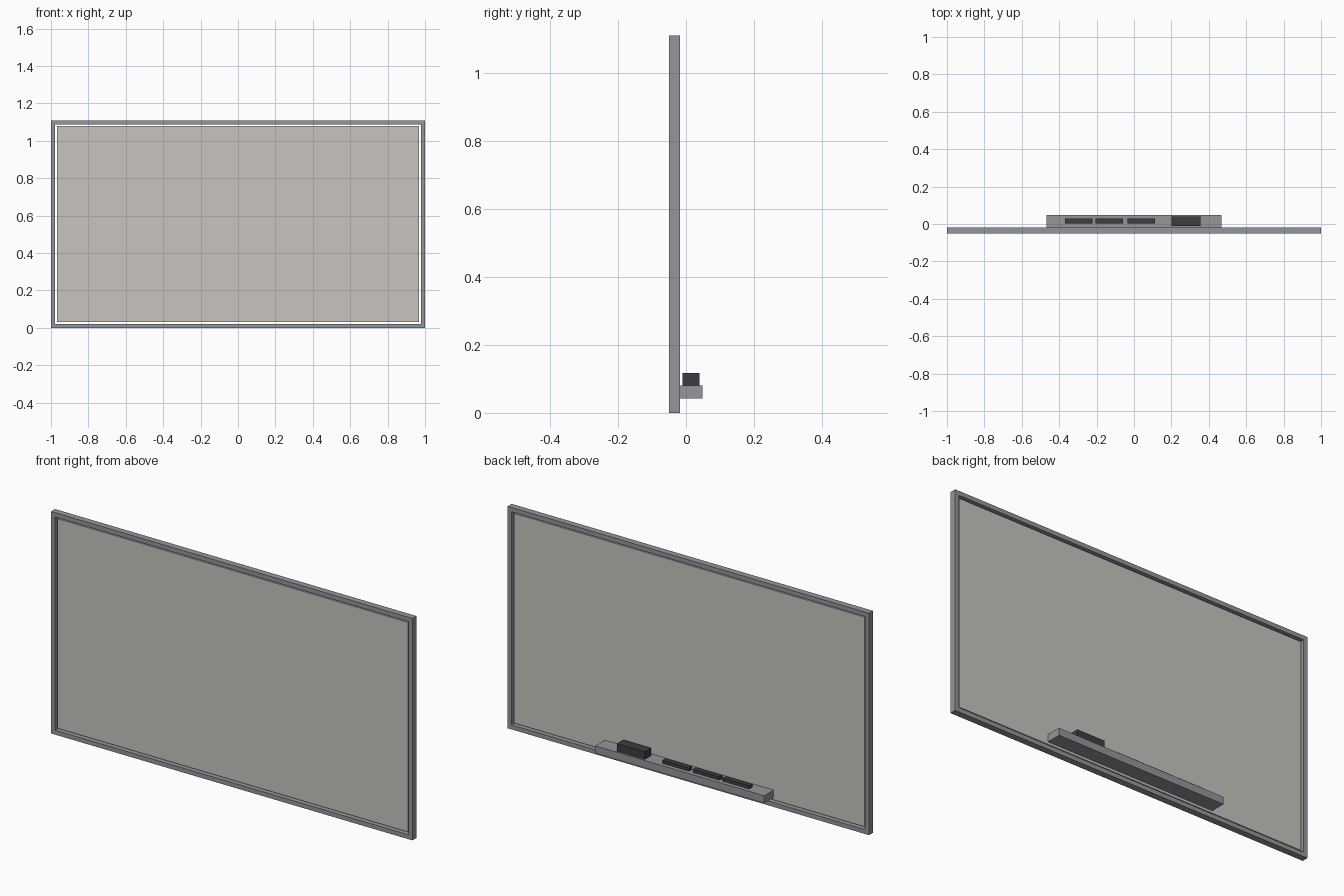
import bpy, bmesh

if "Cube" in bpy.data.objects:
    bpy.data.objects.remove(bpy.data.objects["Cube"])


def material(name, rgb):
    m = bpy.data.materials.new(name)
    m.diffuse_color = (*rgb, 1)
    m.use_nodes = True
    m.node_tree.nodes["Principled BSDF"].inputs["Base Color"].default_value = m.diffuse_color
    return m


METAL = material("grey_metal", (0.30, 0.305, 0.33))
SURFACE = material("warm_white", (0.58, 0.56, 0.53))
DARK = material("charcoal", (0.048, 0.048, 0.054))


def finish(name, bm, mat):
    mesh = bpy.data.meshes.new(name)
    bmesh.ops.recalc_face_normals(bm, faces=bm.faces)
    bm.to_mesh(mesh)
    bm.free()
    mesh.materials.append(mat)
    obj = bpy.data.objects.new(name, mesh)
    bpy.context.collection.objects.link(obj)
    return obj


def box_bm(x, y, z):
    """Cube spanning the given (min, max) ranges."""
    bm = bmesh.new()
    bmesh.ops.create_cube(bm, size=1)
    for v in bm.verts:
        v.co = [r[0] if c < 0 else r[1] for c, r in zip(v.co, (x, y, z))]
    return bm


def box(name, x, y, z, mat):
    return finish(name, box_bm(x, y, z), mat)


HEIGHT, BORDER = 1.11, 0.031
FRONT, BACK = -0.05, -0.018

# Frame: slab with inset front and back, opened right through
bm = box_bm((-1, 1), (FRONT, BACK), (0, HEIGHT))
bm.normal_update()
sides = [f for f in bm.faces if abs(f.normal.y) > 0.9]
bmesh.ops.inset_individual(bm, faces=sides, thickness=BORDER)
rims = [e for f in sides for e in f.edges]
bmesh.ops.delete(bm, geom=sides, context='FACES_ONLY')
bmesh.ops.bridge_loops(bm, edges=rims)
finish("frame", bm, METAL)

# Writing surface, recessed on both sides
inner = 1 - BORDER
box("board_panel", (-inner, inner), (FRONT + 0.008, BACK - 0.008),
    (BORDER, HEIGHT - BORDER), SURFACE)

# Tray with eraser and markers
TRAY_TOP = 0.08
box("tray", (-0.467, 0.467), (BACK - 0.008, 0.049), (0.043, TRAY_TOP), METAL)
box("eraser", (0.2, 0.355), (-0.01, 0.04), (TRAY_TOP, 0.118), DARK)
for i, x in enumerate((-0.37, -0.205, -0.036)):
    box(f"marker_{i + 1}", (x, x + 0.147), (0.004, 0.029),
        (TRAY_TOP, TRAY_TOP + 0.016), DARK)
